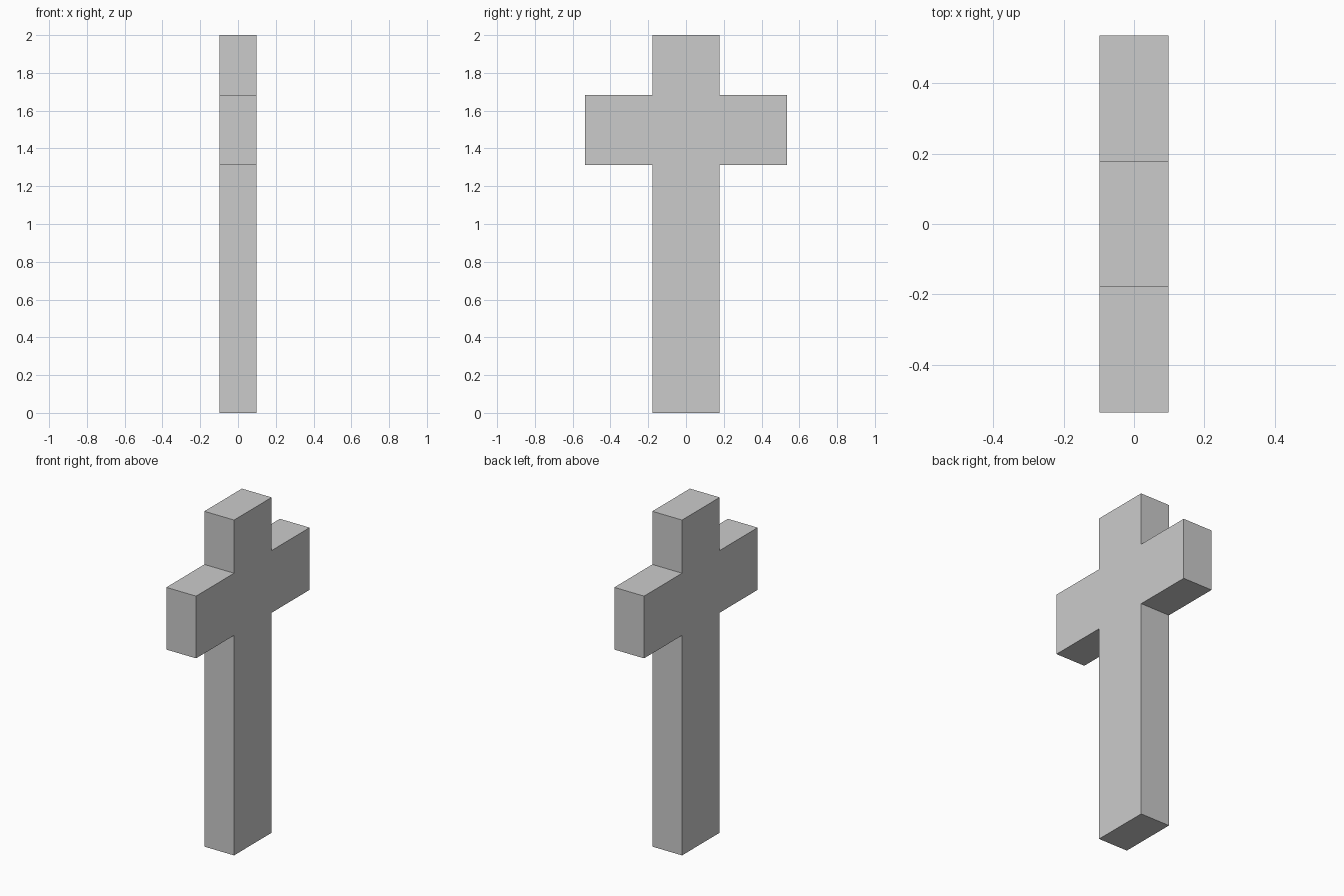
import bpy, bmesh

if "Cube" in bpy.data.objects:
    bpy.data.objects.remove(bpy.data.objects["Cube"])

THICK = 0.196
SHAFT, ARM = 0.177, 0.535          # half widths along y
LOW, HIGH, TOP = 1.312, 1.683, 2.0  # arm underside, arm top, overall height

# Right half of the outline (y, z), mirrored to close the cross
half = [(SHAFT, 0), (SHAFT, LOW), (ARM, LOW), (ARM, HIGH), (SHAFT, HIGH), (SHAFT, TOP)]
outline = half + [(-y, z) for y, z in reversed(half)]

# Extrude the outline through the thickness
bm = bmesh.new()
face = bm.faces.new([bm.verts.new((-THICK / 2, y, z)) for y, z in outline])
result = bmesh.ops.extrude_face_region(bm, geom=[face], use_keep_orig=True)
moved = [g for g in result["geom"] if isinstance(g, bmesh.types.BMVert)]
bmesh.ops.translate(bm, verts=moved, vec=(THICK, 0, 0))
bmesh.ops.recalc_face_normals(bm, faces=bm.faces)

mesh = bpy.data.meshes.new("cross")
bm.to_mesh(mesh)
bm.free()
bpy.context.collection.objects.link(bpy.data.objects.new("cross", mesh))
